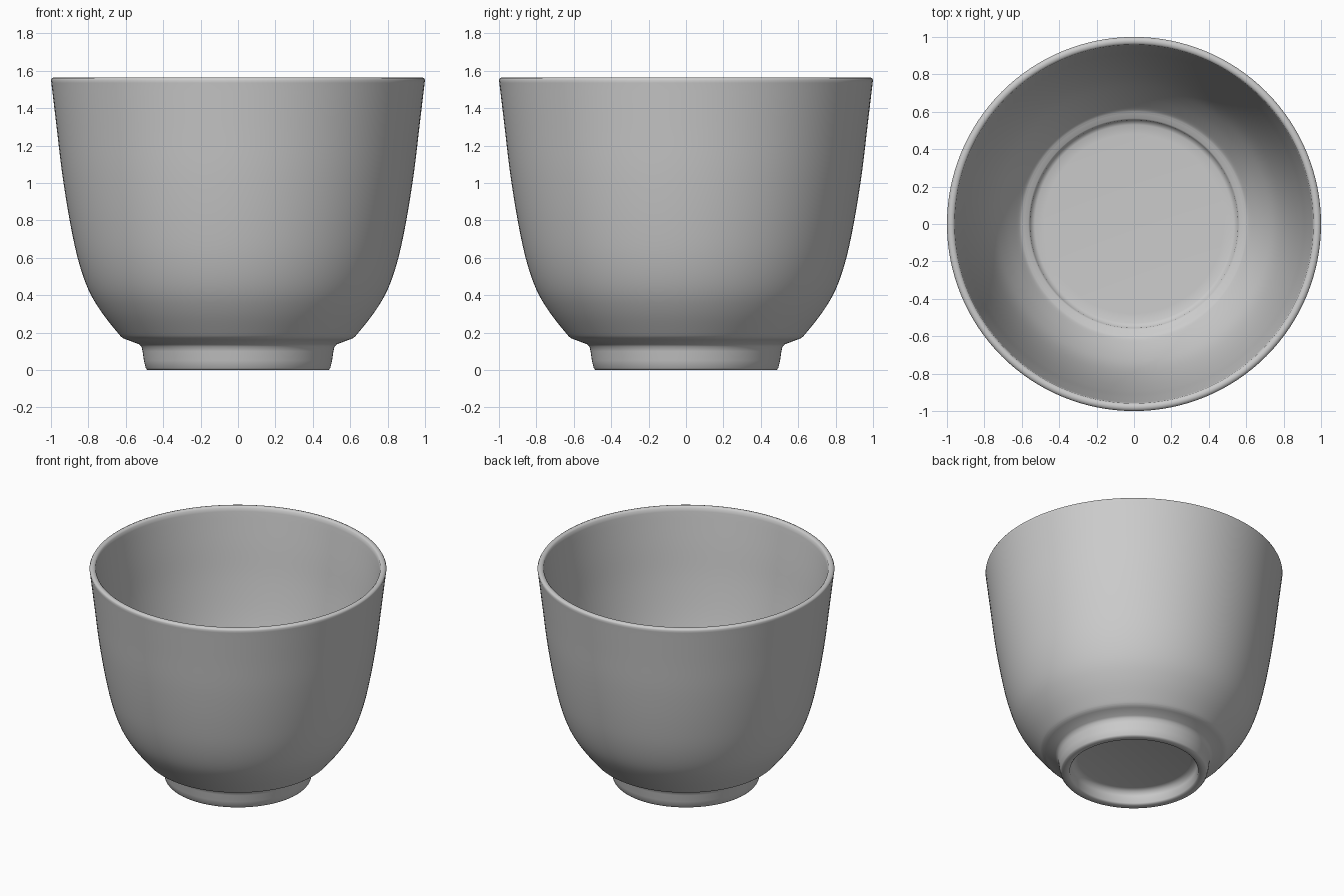
import bpy, bmesh, math
from mathutils import Vector

if "Cube" in bpy.data.objects:
    bpy.data.objects.remove(bpy.data.objects["Cube"])


def smooth_curve(points, steps=5):
    """Catmull-Rom interpolation through (radius, height) points."""
    p = [Vector(q) for q in points]
    p = [2 * p[0] - p[1]] + p + [2 * p[-1] - p[-2]]
    out = []
    for a, b, c, d in zip(p, p[1:], p[2:], p[3:]):
        for i in range(steps):
            t = i / steps
            out.append(0.5 * (2 * b + (c - a) * t + (2 * a - 5 * b + 4 * c - d) * t * t
                              + (3 * b - a - 3 * c + d) * t ** 3))
    return out + [p[-2]]


def lathe(name, profile, segments=128):
    bm = bmesh.new()
    verts = [bm.verts.new((r, 0, z)) for r, z in profile]
    edges = [bm.edges.new(pair) for pair in zip(verts, verts[1:])]
    bmesh.ops.spin(bm, geom=verts + edges, cent=(0, 0, 0), axis=(0, 0, 1),
                   angle=2 * math.pi, steps=segments)
    bmesh.ops.remove_doubles(bm, verts=bm.verts, dist=1e-4)
    bmesh.ops.recalc_face_normals(bm, faces=bm.faces)
    mesh = bpy.data.meshes.new(name)
    bm.to_mesh(mesh)
    bm.free()
    obj = bpy.data.objects.new(name, mesh)
    bpy.context.collection.objects.link(obj)
    bpy.context.view_layer.objects.active = obj
    obj.select_set(True)
    bpy.ops.object.shade_smooth_by_angle(angle=math.radians(60))
    return obj


# Recessed underside and foot ring
foot = [(0, 0.10), (0.38, 0.10), (0.415, 0.09), (0.425, 0.06), (0.432, 0.01), (0.442, 0),
        (0.485, 0), (0.493, 0.01), (0.503, 0.05), (0.51, 0.10), (0.516, 0.125),
        (0.53, 0.138), (0.595, 0.162)]
# Outer wall of the bowl
outer = smooth_curve([(0.615, 0.17), (0.64, 0.195), (0.73, 0.31), (0.80, 0.43), (0.855, 0.59),
                      (0.90, 0.80), (0.94, 1.05), (0.97, 1.30), (0.998, 1.535)])
# Rounded rim
rim = [(1.0, 1.55), (0.995, 1.56), (0.982, 1.565), (0.968, 1.563), (0.959, 1.555)]
# Inner wall, running down to the floor
inner = smooth_curve([(0.955, 1.53), (0.925, 1.30), (0.895, 1.05), (0.855, 0.80), (0.81, 0.60),
                      (0.76, 0.45), (0.695, 0.33), (0.62, 0.228), (0.59, 0.205)])
# Small step down to the flat inside floor
floor = [(0.565, 0.198), (0.556, 0.19), (0.552, 0.172), (0.53, 0.163), (0.48, 0.16), (0, 0.16)]

lathe("cup", foot + [tuple(p) for p in outer] + rim + [tuple(p) for p in inner] + floor)
